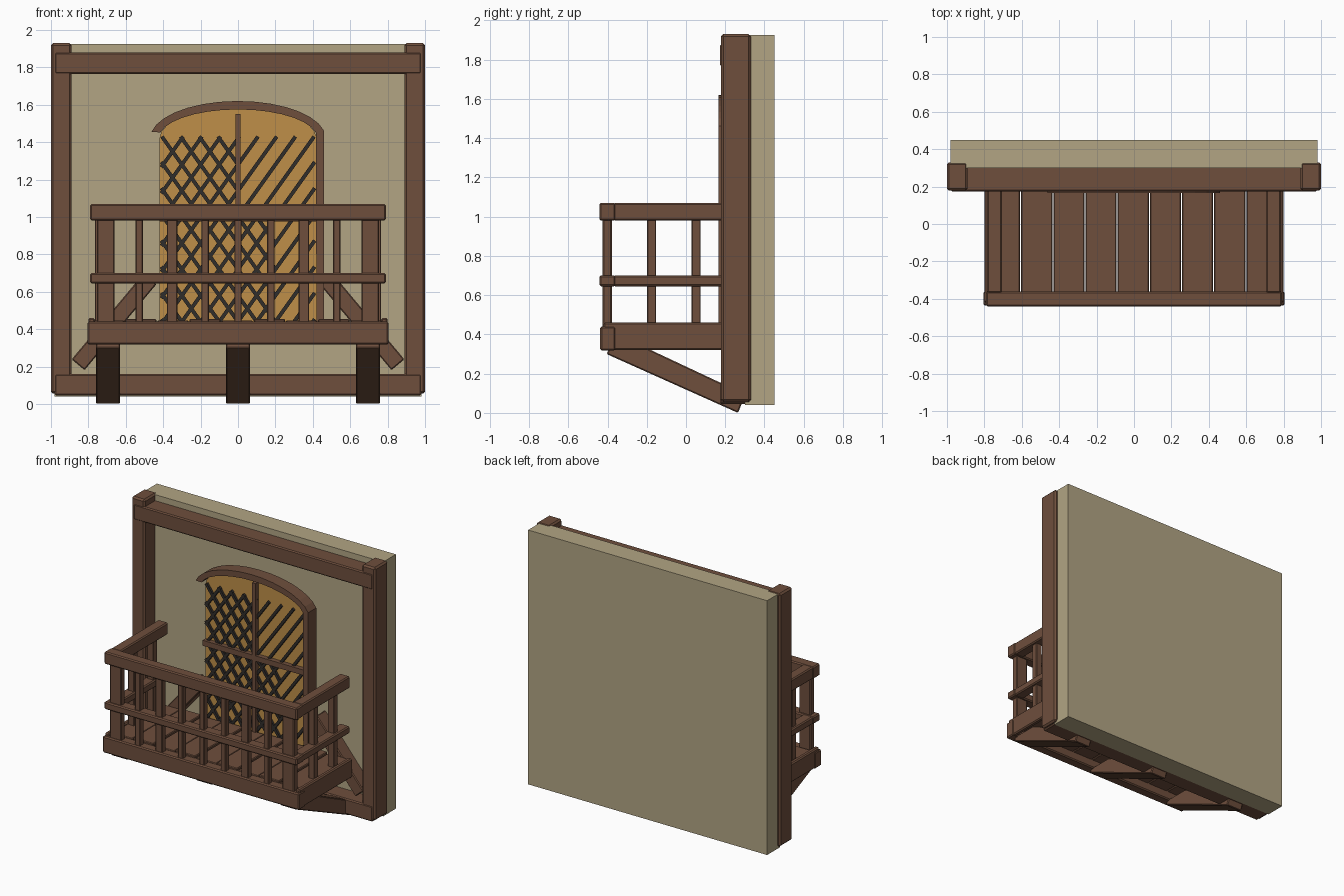
import bpy, bmesh, math
from mathutils import Vector, Matrix

old = bpy.data.objects.get("Cube")
if old:
    bpy.data.objects.remove(old, do_unlink=True)


def material(name, rgb):
    m = bpy.data.materials.new(name)
    m.use_nodes = True
    m.diffuse_color = (*rgb, 1)
    m.node_tree.nodes["Principled BSDF"].inputs["Base Color"].default_value = (*rgb, 1)
    return m


WOOD = material("brown wood", (0.156, 0.077, 0.046))
PLASTER = material("beige plaster", (0.445, 0.375, 0.23))
GLASS = material("amber glass", (0.52, 0.275, 0.066))
LEAD = material("dark lead", (0.03, 0.026, 0.024))


def finish(name, bm, mat, bevel=0):
    bmesh.ops.recalc_face_normals(bm, faces=bm.faces)
    mesh = bpy.data.meshes.new(name)
    bm.to_mesh(mesh)
    bm.free()
    mesh.materials.append(mat)
    ob = bpy.data.objects.new(name, mesh)
    bpy.context.collection.objects.link(ob)
    if bevel:
        mod = ob.modifiers.new("worn edges", "BEVEL")
        mod.width = bevel
        mod.segments = 1
    return ob


def box(name, x, y, z, mat=WOOD, bevel=0.008):
    """Box from (low, high) pairs on each axis."""
    bm = bmesh.new()
    mid = Vector([(a + b) / 2 for a, b in (x, y, z)])
    size = Vector([b - a for a, b in (x, y, z)])
    bmesh.ops.create_cube(bm, size=1, matrix=Matrix.Translation(mid) @ Matrix.Diagonal(size).to_4x4())
    return finish(name, bm, mat, bevel)


def extrude(name, points, depth, mat, bevel=0):
    """Polygon of 3D points pushed along a depth vector."""
    bm = bmesh.new()
    face = bm.faces.new([bm.verts.new(p) for p in points])
    moved = bmesh.ops.extrude_face_region(bm, geom=[face])["geom"]
    bmesh.ops.translate(bm, vec=depth, verts=[v for v in moved if isinstance(v, bmesh.types.BMVert)])
    return finish(name, bm, mat, bevel)


def bar(name, a, b, width, y, mat, bevel=0):
    """Straight bar between two (x, z) points, spanning a y range."""
    a, b = Vector(a), Vector(b)
    d = (b - a).normalized() * width / 2
    n = Vector((-d.y, d.x))
    pts = [(p.x, y[0], p.y) for p in (a + n, b + n, b - n, a - n)]
    return extrude(name, pts, (0, y[1] - y[0], 0), mat, bevel)


# Wall and timber frame
box("wall", (-0.98, 0.98), (0.30, 0.45), (0.04, 1.925), PLASTER, 0)
for side, s in (("left", 1), ("right", -1)):
    box(side + "_wall_post", sorted((s * 0.89, s)), (0.178, 0.33), (0.055, 1.93), WOOD, 0.012)
    bar(side + "_wall_strut", (s * 0.855, 0.21), (s * 0.47, 0.67), 0.09, (0.2, 0.31), WOOD, 0.006)
box("top_beam", (-0.98, 0.98), (0.174, 0.31), (1.765, 1.88))
box("bottom_beam", (-0.98, 0.98), (0.174, 0.31), (0.045, 0.16))

# Arched window pane
SPRING = 1.42


def arch(a, b, start, end, steps=14):
    out = []
    for i in range(steps + 1):
        t = math.radians(start + (end - start) * i / steps)
        out.append((a * math.cos(t), SPRING + b * math.sin(t)))
    return out


pane = [(0.42, 0.36)] + arch(0.42, 0.165, 0, 180) + [(-0.42, 0.36)]
extrude("window_pane", [(x, 0.22, z) for x, z in pane], (0, 0.09, 0), GLASS)

# Arch trim with one jamb, the other end stopping at the springing
outer = [(0.46, 0.40)] + arch(0.47, 0.20, 12, 170)
inner = [(0.42, 0.40)] + arch(0.425, 0.155, 12, 168)
bm = bmesh.new()
rows = [[bm.verts.new((x, y, z)) for x, z in line]
        for line, y in ((outer, 0.165), (inner, 0.165), (inner, 0.26), (outer, 0.26))]
for r in range(4):
    p, q = rows[r], rows[(r + 1) % 4]
    for i in range(len(p) - 1):
        bm.faces.new((p[i], p[i + 1], q[i + 1], q[i]))
for i in (0, -1):
    bm.faces.new([row[i] for row in rows])
finish("arch_trim", bm, WOOD)

# Window bars
box("window_mullion", (-0.014, 0.014), (0.185, 0.23), (0.40, 1.55), WOOD, 0)
box("window_transom", (-0.42, 0.42), (0.185, 0.23), (0.975, 1.015), WOOD, 0)


# Diagonal lead strips, clipped to a rectangle
def lattice(name, slope, x, z, spacing):
    for k in range(-16, 20):
        c = 1.0 + k * spacing
        ends = sorted(((z[0] - c) / slope, (z[1] - c) / slope))
        lo, hi = max(x[0], ends[0]), min(x[1], ends[1])
        if hi - lo > 0.03:
            bar(name, (lo, slope * lo + c), (hi, slope * hi + c), 0.02, (0.203, 0.222), LEAD)


lattice("rising_lead", 1.4, (-0.41, 0.41), (0.40, 1.43), 0.14)
lattice("falling_lead_upper", -1.4, (-0.41, 0.0), (0.98, 1.43), 0.14)
lattice("falling_lead_lower", -1.4, (-0.41, 0.2), (0.40, 0.98), 0.14)

# Balcony floor and its edge beams
for i in range(9):
    x = -0.775 + i * 0.172
    top = 0.447 + 0.008 * (i % 2)
    box("floor_plank", (x, x + 0.166), (-0.37, 0.2), (0.38, top), WOOD, 0.005)
box("floor_front_beam", (-0.805, 0.805), (-0.437, -0.36), (0.318, 0.44))
for s in (1, -1):
    box("floor_side_beam", sorted((s * 0.765, s * 0.80)), (-0.42, 0.2), (0.32, 0.46))

# Railings
for name, z in (("top_rail", (0.98, 1.07)), ("middle_rail", (0.645, 0.70))):
    box(name + "_front", (-0.79, 0.79), (-0.442, -0.36), z)
    for s in (1, -1):
        box(name + "_side", sorted((s * 0.705, s * 0.785)), (-0.37, 0.19), z)

# Balusters
RISE = (0.42, 1.0)
for i in range(-3, 4):
    x = i * 0.176
    w = 0.028 if i % 2 == 0 and i else 0.02
    box("front_baluster", (x - w, x + w), (-0.425, -0.38), RISE, WOOD, 0.004)
for s in (1, -1):
    box("corner_baluster", sorted((s * 0.66, s * 0.755)), (-0.425, -0.378), RISE, WOOD, 0.006)
    for y in (-0.175, 0.052):
        box("side_baluster", sorted((s * 0.715, s * 0.765)), (y - 0.023, y + 0.023), RISE, WOOD, 0.004)

# Sloping brackets under the floor
profile = [(-0.405, 0.30), (-0.39, 0.33), (-0.2, 0.33), (0.29, 0.10), (0.285, 0.05), (0.265, 0.0)]
for x in (-0.695, 0, 0.695):
    extrude("floor_bracket", [(x - 0.065, y, z) for y, z in profile], (0.13, 0, 0), WOOD, 0.006)
